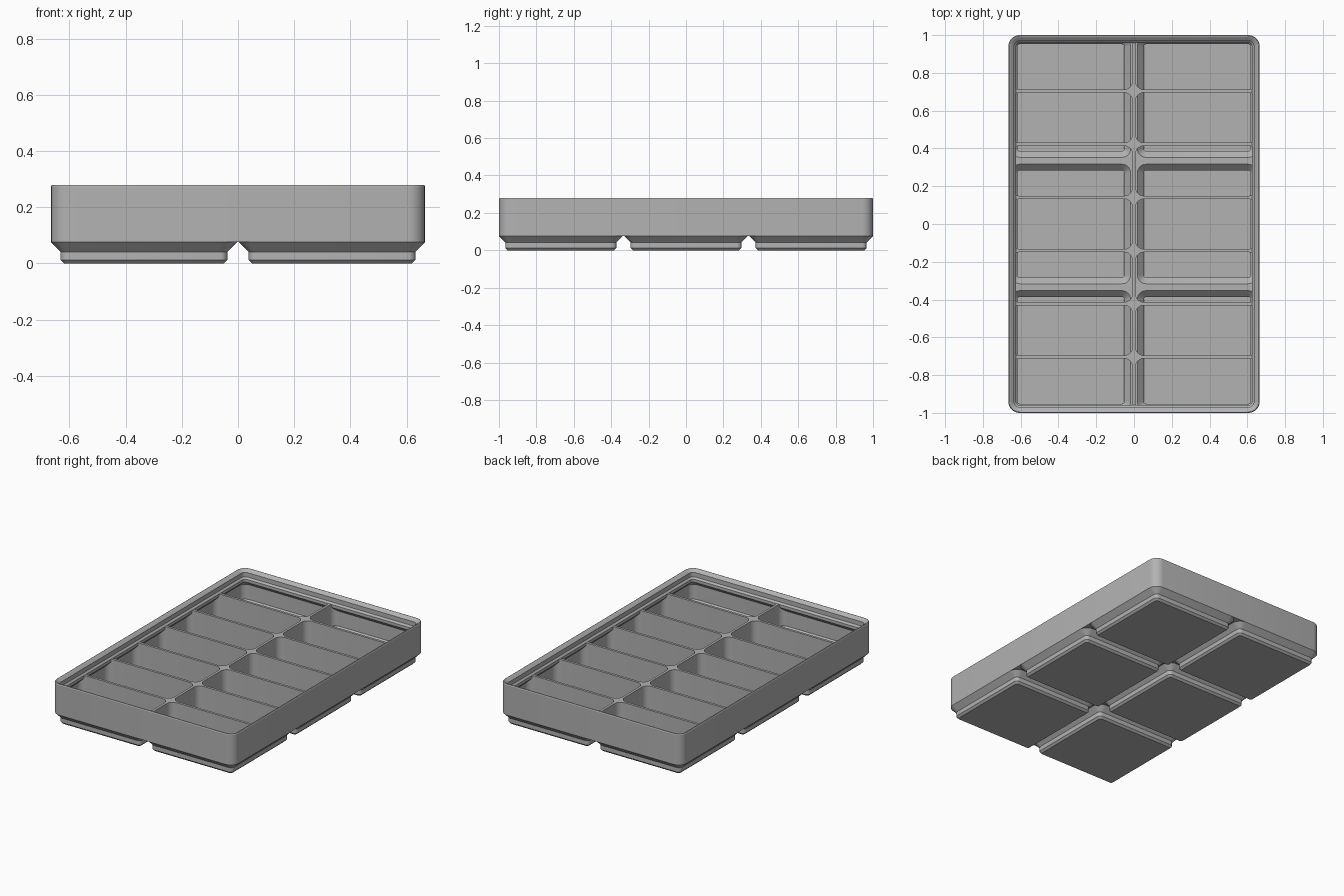
import bpy, bmesh, math

if "Cube" in bpy.data.objects:
    bpy.data.objects.remove(bpy.data.objects["Cube"], do_unlink=True)

grey = bpy.data.materials.new("plain grey")
grey.use_nodes = True
grey.diffuse_color = (0.45, 0.45, 0.45, 1)
grey.node_tree.nodes["Principled BSDF"].inputs["Base Color"].default_value = grey.diffuse_color

MM = 2 / 125.5             # one millimetre in model units
CELL = 42 * MM             # foot spacing
HX, HY = 83.5 * MM / 2, 1.0
BASE, RIDGE, RIM = 4.75 * MM, 0.08, 0.28
DIV_TOP = 14 * MM
WALL = 0.9 * MM
STEPS = 6
CELLS = [((i - 0.5) * CELL, (j - 1) * CELL) for i in range(2) for j in range(3)]


def rounded_ring(bm, cx, cy, hx, hy, r, z):
    """One loop of vertices around a rounded rectangle."""
    ring = []
    for q, (sx, sy) in enumerate([(1, 1), (-1, 1), (-1, -1), (1, -1)]):
        for k in range(STEPS + 1):
            a = (q + k / STEPS) * math.pi / 2
            ring.append(bm.verts.new((cx + sx * (hx - r) + r * math.cos(a),
                                      cy + sy * (hy - r) + r * math.sin(a), z)))
    return ring


def loft(bm, cx, cy, levels):
    """Skin a stack of rounded rectangles (half x, half y, radius, z), capped at both ends."""
    rings = [rounded_ring(bm, cx, cy, *lv) for lv in levels]
    for a, b in zip(rings, rings[1:]):
        for i in range(len(a)):
            j = (i + 1) % len(a)
            bm.faces.new((a[i], a[j], b[j], b[i]))
    bm.faces.new(rings[0])
    bm.faces.new(rings[-1])


def make(name, stacks):
    bm = bmesh.new()
    for cx, cy, levels in stacks:
        loft(bm, cx, cy, levels)
    bmesh.ops.recalc_face_normals(bm, faces=bm.faces)
    me = bpy.data.meshes.new(name)
    bm.to_mesh(me)
    bm.free()
    me.materials.append(grey)
    ob = bpy.data.objects.new(name, me)
    bpy.context.collection.objects.link(ob)
    return ob


def activate(ob):
    bpy.ops.object.select_all(action='DESELECT')
    ob.select_set(True)
    bpy.context.view_layer.objects.active = ob


def cut(ob, cutter):
    mod = ob.modifiers.new("cut", 'BOOLEAN')
    mod.operation, mod.solver, mod.object = 'DIFFERENCE', 'EXACT', cutter
    activate(ob)
    bpy.ops.object.modifier_apply(modifier=mod.name)


def inset(d, z, r=None):
    return (HX - d, HY - d, max(3.75 * MM - d, 0.012) if r is None else r, z)


def square(h, r, z):
    return (h, h, r, z)


# Tray wall with a stepped stacking lip
tray = make("tray_wall", [(0, 0, [
    inset(0, BASE), inset(0, RIM - 0.006), inset(0.003, RIM - 0.001), inset(0.006, RIM),
    inset(0.010, RIM - 0.001), inset(0.014, RIM - 0.004),
    inset(1.9 * MM, 16.5 * MM), inset(1.9 * MM, 14.7 * MM),
    inset(2.6 * MM, DIV_TOP), inset(2.6 * MM, 12.8 * MM),
    inset(WALL, 11.1 * MM), inset(WALL, RIDGE)])])

# Hollow feet, open into the tray
MID, LOW, TOP = 18.6 * MM, 17.8 * MM, 20.75 * MM
IN, IN_Z = 0.283, 0.0465           # inside of a foot and start of its slope
SLOPE = BASE - IN_Z
foot_levels = [
    square(LOW, 0.8 * MM, 0), square(MID, 1.6 * MM, 0.8 * MM),
    square(MID, 1.6 * MM, 2.6 * MM), square(TOP, 3.75 * MM, BASE),
    square(IN + SLOPE, 0.012 + SLOPE, BASE), square(IN, 0.012, IN_Z), square(IN, 0.012, 0.015)]
feet = make("feet", [(x, y, foot_levels) for x, y in CELLS])

# Openings from the tray down into the feet
rise = RIDGE - IN_Z
openings = make("foot_openings", [(x, y, [
    square(IN, 0.012, IN_Z), square(IN + rise, 0.012 + rise, RIDGE),
    square(IN + rise, 0.012 + rise, 0.1)]) for x, y in CELLS])
cut(tray, openings)

# Divider grid: solid filling with fourteen rounded compartments removed
HALF, FILL = 0.008, 0.006
IX, IY = HX - WALL - 0.0005, HY - WALL - 0.0005
pitch = 2 * IY / 7
comps = []
for s in (-1, 1):
    for j in range(7):
        lo = -IY + j * pitch + (HALF if j else 0)
        hi = -IY + (j + 1) * pitch - (HALF if j < 6 else 0)
        hx, hy = (IX - HALF) / 2, (hi - lo) / 2
        comps.append((s * (IX + HALF) / 2, (lo + hi) / 2,
                      [(hx, hy, 2.8 * MM, -0.1), (hx, hy, 2.8 * MM, 0.4)]))
compartments = make("compartment_cutter", comps)

dividers = make("dividers", [(0, 0, [inset(WALL / 2, RIDGE - 0.001), inset(WALL / 2, DIV_TOP)])])
skirts = make("divider_feet", [(x, y, [
    square(IN + FILL, 0.014, 0.012), square(IN + FILL, 0.014, IN_Z),
    square(IN + rise, 0.012 + rise, RIDGE - 0.0005)]) for x, y in CELLS])
for ob in (dividers, skirts):
    cut(ob, compartments)

for helper in (openings, compartments):
    bpy.data.objects.remove(helper, do_unlink=True)

# Soft corners, crisp edges
for ob in (tray, feet, dividers, skirts):
    activate(ob)
    bpy.ops.object.shade_smooth_by_angle(angle=math.radians(25))
